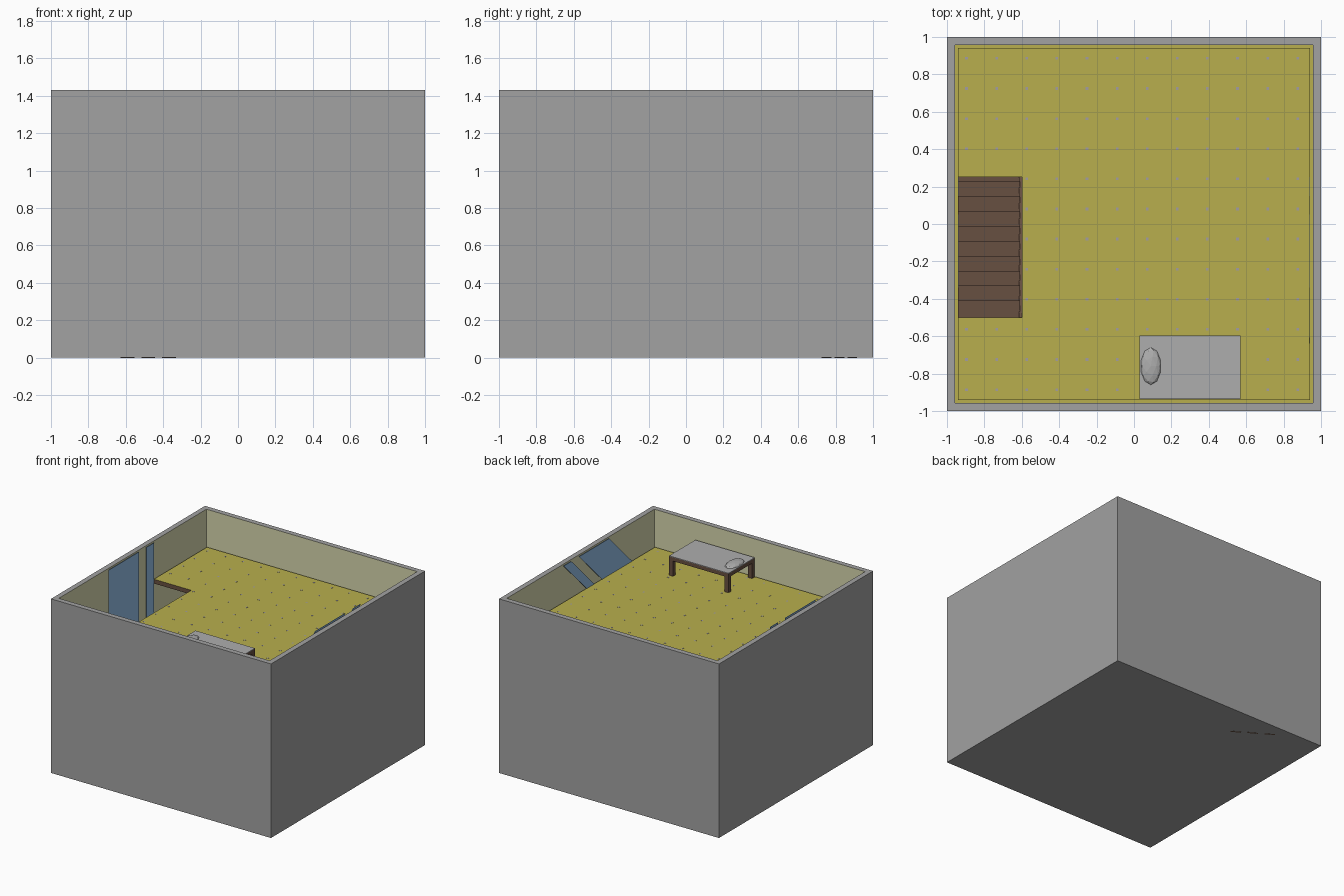
import bpy, bmesh, math
from mathutils import Matrix, Vector

cube = bpy.data.objects.get("Cube")
if cube:
    bpy.data.objects.remove(cube, do_unlink=True)

H, R, FLOOR, SLAB = 1.43, 0.94, 1.13, 0.035


def material(name, rgb):
    m = bpy.data.materials.new(name)
    m.use_nodes = True
    m.diffuse_color = (*rgb, 1)
    m.node_tree.nodes["Principled BSDF"].inputs["Base Color"].default_value = (*rgb, 1)
    return m


GREY = material("wall grey", (0.36, 0.36, 0.36))
CREAM = material("cream paint", (0.68, 0.68, 0.42))
YELLOW = material("yellow floor", (0.48, 0.43, 0.075))
BROWN = material("dark wood", (0.136, 0.079, 0.053))
BLUE = material("blue paint", (0.305, 0.53, 0.81))
SHEET = material("bed sheet grey", (0.42, 0.42, 0.42))
FLECK = material("floor fleck", (0.36, 0.34, 0.36))


def finish(name, bm, *mats):
    bmesh.ops.recalc_face_normals(bm, faces=bm.faces)
    me = bpy.data.meshes.new(name)
    bm.to_mesh(me)
    bm.free()
    for m in mats:
        me.materials.append(m)
    ob = bpy.data.objects.new(name, me)
    bpy.context.collection.objects.link(ob)
    return ob


def add_box(bm, lo, hi):
    lo, hi = Vector(lo), Vector(hi)
    mat = Matrix.Translation((lo + hi) / 2) @ Matrix.Diagonal((*(hi - lo), 1))
    return bmesh.ops.create_cube(bm, size=1, matrix=mat)["verts"]


def boxes(name, mat, pairs):
    bm = bmesh.new()
    for lo, hi in pairs:
        add_box(bm, lo, hi)
    return finish(name, bm, mat)


def prism(name, points, offset, *mats):
    """Flat outline pushed along offset."""
    bm = bmesh.new()
    face = bm.faces.new([bm.verts.new(p) for p in points])
    new = bmesh.ops.extrude_face_region(bm, geom=[face])["geom"]
    bmesh.ops.translate(bm, vec=offset, verts=[v for v in new if isinstance(v, bmesh.types.BMVert)])
    return finish(name, bm, *mats)


# House shell: open box, painted inside
bm = bmesh.new()
add_box(bm, (-1, -1, 0), (1, 1, H))
bm.faces.ensure_lookup_table()
top = max(bm.faces, key=lambda f: f.calc_center_median().z)
bmesh.ops.inset_region(bm, faces=[top], thickness=1 - R)
new = bmesh.ops.extrude_face_region(bm, geom=[top])["geom"]
bmesh.ops.translate(bm, vec=(0, 0, 0.03 - H), verts=[v for v in new if isinstance(v, bmesh.types.BMVert)])
if top.is_valid:
    bmesh.ops.delete(bm, geom=[top], context="FACES_ONLY")
for f in bm.faces:
    c = f.calc_center_median()
    if max(abs(c.x), abs(c.y)) < 0.96 and c.z < H - 0.01 and c.z > 0.01:
        f.material_index = 2 if c.z < 0.1 else 1
finish("house_shell", bm, GREY, CREAM, YELLOW)

# Upper floor with stairwell notch: yellow top, wooden edges, cream ceiling below
outline = [(-R, -R), (R, -R), (R, R), (-R, R), (-R, 0.25), (-0.6, 0.25), (-0.6, -0.5), (-R, -0.5)]
upper = prism("upper_floor", [(x, y, FLOOR - SLAB) for x, y in outline], (0, 0, SLAB),
              YELLOW, BROWN, CREAM)
for p in upper.data.polygons:
    p.material_index = 0 if p.normal.z > 0.5 else 2 if p.normal.z < -0.5 else 1

# Flecks on the floor in a regular grid
bm = bmesh.new()
step = 0.161
for i in range(12):
    for j in range(12):
        x, y = (i - 5.5) * step - 0.01, (j - 5.5) * step
        if not (x < -0.59 and -0.51 < y < 0.26):
            add_box(bm, (x - 0.007, y - 0.007, FLOOR - 0.002), (x + 0.007, y + 0.007, FLOOR + 0.001))
finish("floor_flecks", bm, FLECK)

# Staircase running down toward the back along the left-hand wall
steps, run = 14, 0.08
rise = FLOOR / steps
parts = []
for i in range(steps):
    y, z = -0.5 + i * run, FLOOR - (i + 0.5) * rise
    parts.append(((-R, y, z - 0.02), (-0.61, y + run + 0.01, z)))
    parts.append(((-R, y, z - rise), (-0.61, y + 0.01, z - 0.01)))
boxes("stair_treads", BROWN, [(lo, (hi[0], hi[1], max(hi[2], 0.02))) for lo, hi in parts if lo[2] > 0])
end = -0.5 + steps * run
prism("stair_stringer", [(-0.615, -0.51, FLOOR), (-0.615, -0.51, FLOOR - 0.12),
                         (-0.615, end - 0.1, 0.03), (-0.615, end, 0.03)], (0.015, 0, 0), BROWN)


# Painted stripes on both side walls; slant shifts the lower end toward the front
def stripe(name, side, y0, y1, bottom, slant):
    s = slant * (H - bottom)
    x = side * (R - 0.003)
    prism(name, [(x, y0, H), (x, y1, H), (x, y1 - s, bottom), (x, y0 - s, bottom)],
          (side * 0.004, 0, 0), BLUE)


for kind, y0, y1 in (("wide", -0.34, 0.05), ("narrow", 0.15, 0.25)):
    stripe("upright_stripe_" + kind, -1, y0, y1, 0.03, 0)
    stripe("slanted_stripe_" + kind, 1, y0, y1, FLOOR, 1)

# Bed: frame, four legs, sheet and rumpled pillow
x0, x1, y0, y1, top_z = 0.03, 0.57, -0.935, -0.595, 1.29
leg = 0.035
frame = [((x0, y0, top_z - 0.035), (x1, y1, top_z - 0.005))]
for x in (x0, x1 - leg):
    for y in (y0, y1 - leg):
        frame.append(((x, y, FLOOR), (x + leg, y + leg, top_z - 0.03)))
boxes("bed_frame", BROWN, frame)
boxes("bed_sheet", SHEET, [((x0, y0, top_z - 0.005), (x1, y1, top_z))])
bm = bmesh.new()
bmesh.ops.create_icosphere(bm, subdivisions=2, radius=1, matrix=Matrix.Translation((0.09, -0.76, top_z))
                           @ Matrix.Diagonal((0.055, 0.1, 0.022, 1)))
finish("pillow", bm, SHEET)

# Low bench on the ground floor, feet just through the ground
feet = [((s - 0.04, -0.006, -0.001), (s + 0.04, 0.006, 0.12)) for s in (-0.13, 0, 0.13)]
bench = boxes("low_bench", BROWN, feet + [((-0.17, -0.03, 0.12), (0.17, 0.03, 0.14))])
bench.location = (-0.48, 0.82, 0)
bench.rotation_euler.z = math.radians(-32)
